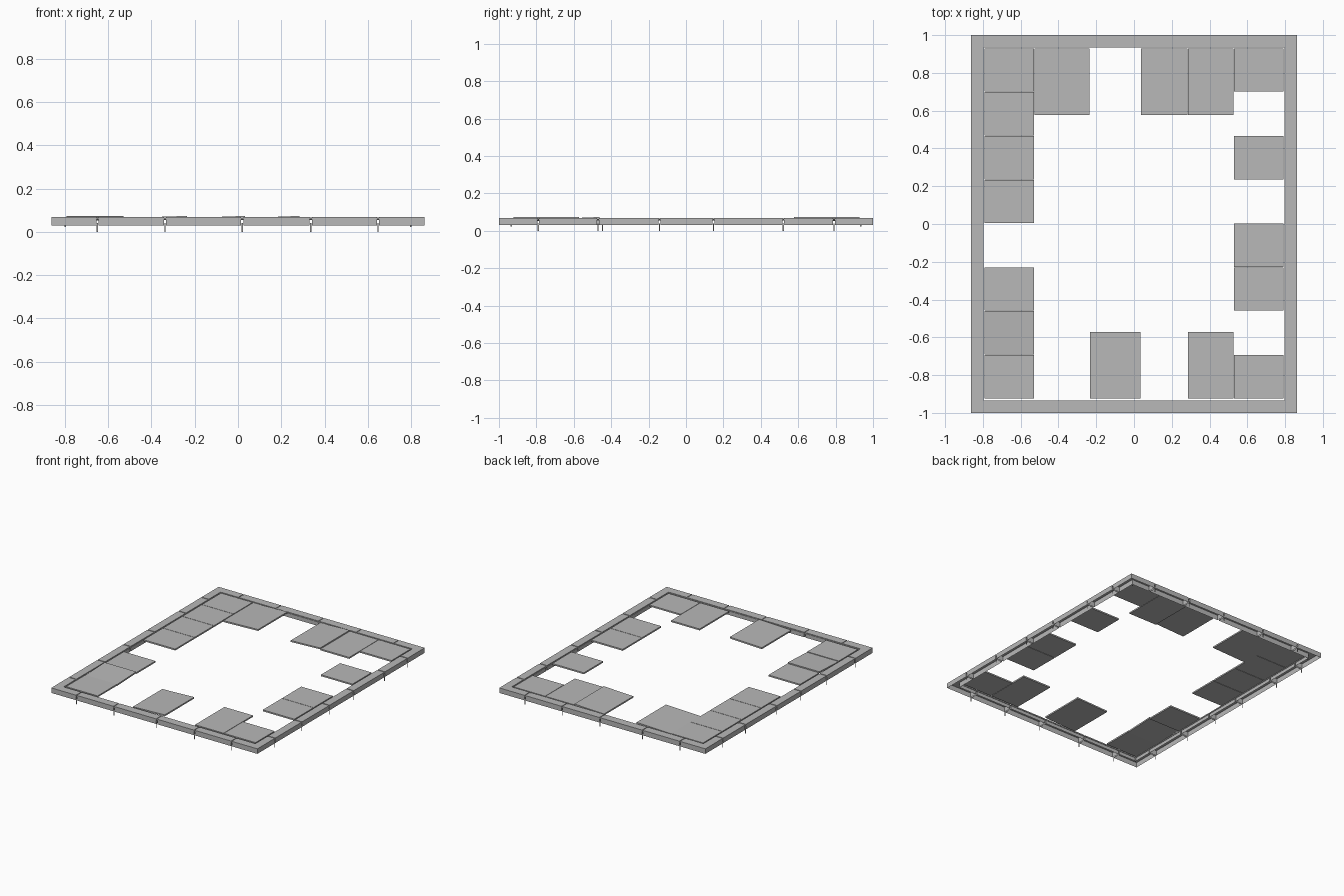
import bpy

if "Cube" in bpy.data.objects:
    bpy.data.objects.remove(bpy.data.objects["Cube"])

Z0, Z1 = 0.03, 0.068        # curb bottom and top
XO, YO = 0.862, 1.0         # outer half sizes
XI, YI = 0.802, 0.938       # inner half sizes
GAP = 0.005                 # half joint width

grey = bpy.data.materials.new("stone_grey")
grey.diffuse_color = (0.48, 0.48, 0.48, 1)
grey.use_nodes = True
grey.node_tree.nodes["Principled BSDF"].inputs["Base Color"].default_value = grey.diffuse_color


def prism(name, pts, z0, z1, tilt=(0, 0), bottom=True):
    """Extrude a counter-clockwise outline from z0 to z1; tilt is the end-to-end rise in x and y."""
    n = len(pts)
    xs, ys = zip(*pts)

    def rise(x, y):
        return (tilt[0] * ((x - min(xs)) / (max(xs) - min(xs)) - .5)
                + tilt[1] * ((y - min(ys)) / (max(ys) - min(ys)) - .5))
    verts = [(x, y, z + rise(x, y)) for z in (z0, z1) for x, y in pts]
    faces = [tuple(range(n, 2 * n))]
    if bottom:
        faces.append(tuple(reversed(range(n))))
    faces += [(i, (i + 1) % n, (i + 1) % n + n, i + n) for i in range(n)]
    mesh = bpy.data.meshes.new(name)
    mesh.from_pydata(verts, [], faces)
    mesh.materials.append(grey)
    obj = bpy.data.objects.new(name, mesh)
    bpy.context.collection.objects.link(obj)
    return obj


def box(name, x0, x1, y0, y1, z0, z1, **kw):
    return prism(name, [(x0, y0), (x1, y0), (x1, y1), (x0, y1)], z0, z1, **kw)


x_joints = [-0.65, -0.337, 0.02, 0.336, 0.647]
y_joints = {-1: [-0.79, -0.447, -0.141, 0.148, 0.52, 0.792],
            1: [-0.79, -0.47, -0.141, 0.148, 0.52, 0.792]}

# L-shaped corner curbs (open underneath), each with a small inner peg
for sx in (-1, 1):
    for sy in (-1, 1):
        cx = max(sx * j for j in x_joints) + GAP
        cy = max(sy * j for j in y_joints[sx]) + GAP
        pts = [(cx, YI), (XI, YI), (XI, cy), (XO, cy), (XO, YO), (cx, YO)]
        pts = [(sx * x, sy * y) for x, y in pts]
        if sx * sy < 0:
            pts.reverse()
        prism("corner_curb", pts, Z0, Z1, bottom=False)
        px, py = sx * 0.798, sy * 0.934
        box("corner_peg", px - .003, px + .003, py - .003, py + .003, 0.022, 0.06)

# Straight curbs between joints (open underneath)
for s in (-1, 1):
    ya, yb = sorted((s * YI, s * YO))
    for a, b in zip(x_joints, x_joints[1:]):
        box("curb", a + GAP, b - GAP, ya, yb, Z0, Z1, bottom=False)
    xa, xb = sorted((s * XI, s * XO))
    for a, b in zip(y_joints[s], y_joints[s][1:]):
        box("curb", xa, xb, a + GAP, b - GAP, Z0, Z1, bottom=False)

# Recessed joint strips and flat stakes hanging on the outer face
for s in (-1, 1):
    ya, yb = sorted((s * YI, s * YO))
    yc, yd = sorted((s * YO, s * (YO - .001)))
    for x in x_joints:
        box("joint_strip", x - GAP, x + GAP, ya, yb, 0.058, 0.064)
        box("joint_stake", x - .003, x + .003, yc, yd, 0, 0.04)
    xa, xb = sorted((s * XI, s * XO))
    xc, xd = sorted((s * XO, s * (XO - .001)))
    for y in y_joints[s]:
        box("joint_strip", xa, xb, y - GAP, y + GAP, 0.058, 0.064)
        box("joint_stake", xc, xd, y - .003, y + .003, 0, 0.04)

# Thin inner rim, slightly below the curb top
for s in (-1, 1):
    xa, xb = sorted((s * 0.798, s * XI))
    box("inner_rim_side", xa, xb, -YI, YI, 0.056, 0.062)
    ya, yb = sorted((s * 0.934, s * YI))
    box("inner_rim_end", -0.798, 0.798, ya, yb, 0.056, 0.062)

# Paving slabs, some a little uneven
rows = [0.93, 0.70, 0.467, 0.235, 0.003, -0.23, -0.46, -0.692, -0.924]


def slab(x0, x1, y0, y1, tilt=(0, 0)):
    e = 0.0015
    top = 0.067 + (abs(tilt[0]) + abs(tilt[1])) / 5
    box("paving_slab", x0 + e, x1 - e, y0 + e, y1 - e, top - .011, top, tilt=tilt)


for i in (0, 1, 2, 3, 5, 6, 7):
    slab(-0.794, -0.527, rows[i + 1], rows[i], (0, 0.01) if i == 6 else (0, 0))
for i in (0, 2, 4, 5, 7):
    slab(0.527, 0.794, rows[i + 1], rows[i])
slab(-0.527, -0.235, 0.576, 0.93, (0.01, 0))
slab(0.035, 0.285, 0.576, 0.93, (0.01, 0))
slab(0.285, 0.527, 0.576, 0.93)
slab(-0.235, 0.035, -0.924, -0.57, (0.01, 0))
slab(0.285, 0.527, -0.924, -0.57)
